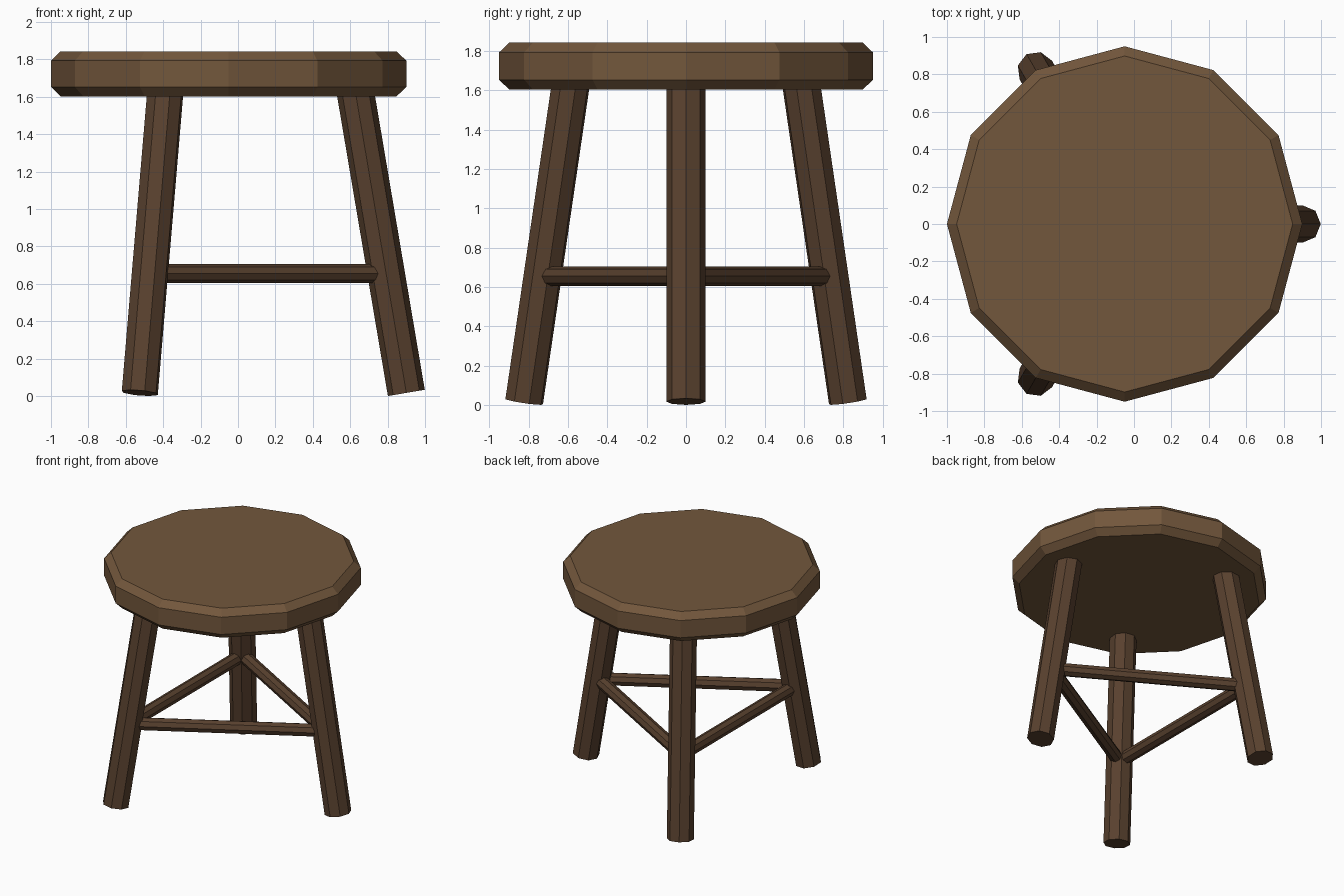
import bpy, math
from mathutils import Vector

if "Cube" in bpy.data.objects:
    bpy.data.objects.remove(bpy.data.objects["Cube"])

CX = -0.05          # the tripod axis sits slightly left of the bounding centre


def material(name, rgb):
    m = bpy.data.materials.new(name)
    m.diffuse_color = (*rgb, 1)
    m.use_nodes = True
    m.node_tree.nodes["Principled BSDF"].inputs["Base Color"].default_value = m.diffuse_color
    return m


seat_wood = material("seat_wood", (0.17, 0.095, 0.045))
leg_wood = material("leg_wood", (0.10, 0.053, 0.028))


def polar(r, ang, z):
    return Vector((CX + r * math.cos(ang), r * math.sin(ang), z))


def rod(name, a, b, r):
    """Eight-sided rod from a to b, with one corner line in the vertical plane."""
    d = b - a
    bpy.ops.mesh.primitive_cylinder_add(vertices=8, radius=r, depth=d.length,
                                        location=(a + b) / 2)
    o = bpy.context.object
    o.name = name
    o.rotation_euler = (0, math.acos(d.normalized().z), math.atan2(d.y, d.x))
    o.data.materials.append(leg_wood)
    return o


# Seat: twelve-sided slab with chamfered rims
bpy.ops.mesh.primitive_cylinder_add(vertices=12, radius=0.95, depth=0.24,
                                    location=(CX, 0, 1.723),
                                    rotation=(0, 0, 0))
seat = bpy.context.object
seat.name = "seat"
seat.data.materials.append(seat_wood)
bev = seat.modifiers.new("rim_chamfer", "BEVEL")
bev.width = 0.05
bev.segments = 1
bev.limit_method = "ANGLE"
bev.angle_limit = math.radians(60)

# Legs and stretchers, repeated around the axis
names = ["right", "back_left", "front_left"]
for i, n in enumerate(names):
    a0 = i * math.tau / 3
    a1 = a0 + math.tau / 3
    rod(n + "_leg", polar(0.95, a0, 0.017), polar(0.665, a0, 1.70), 0.1)
    rod(f"stretcher_{i + 1}", polar(0.842, a0, 0.655), polar(0.842, a1, 0.655), 0.05)
